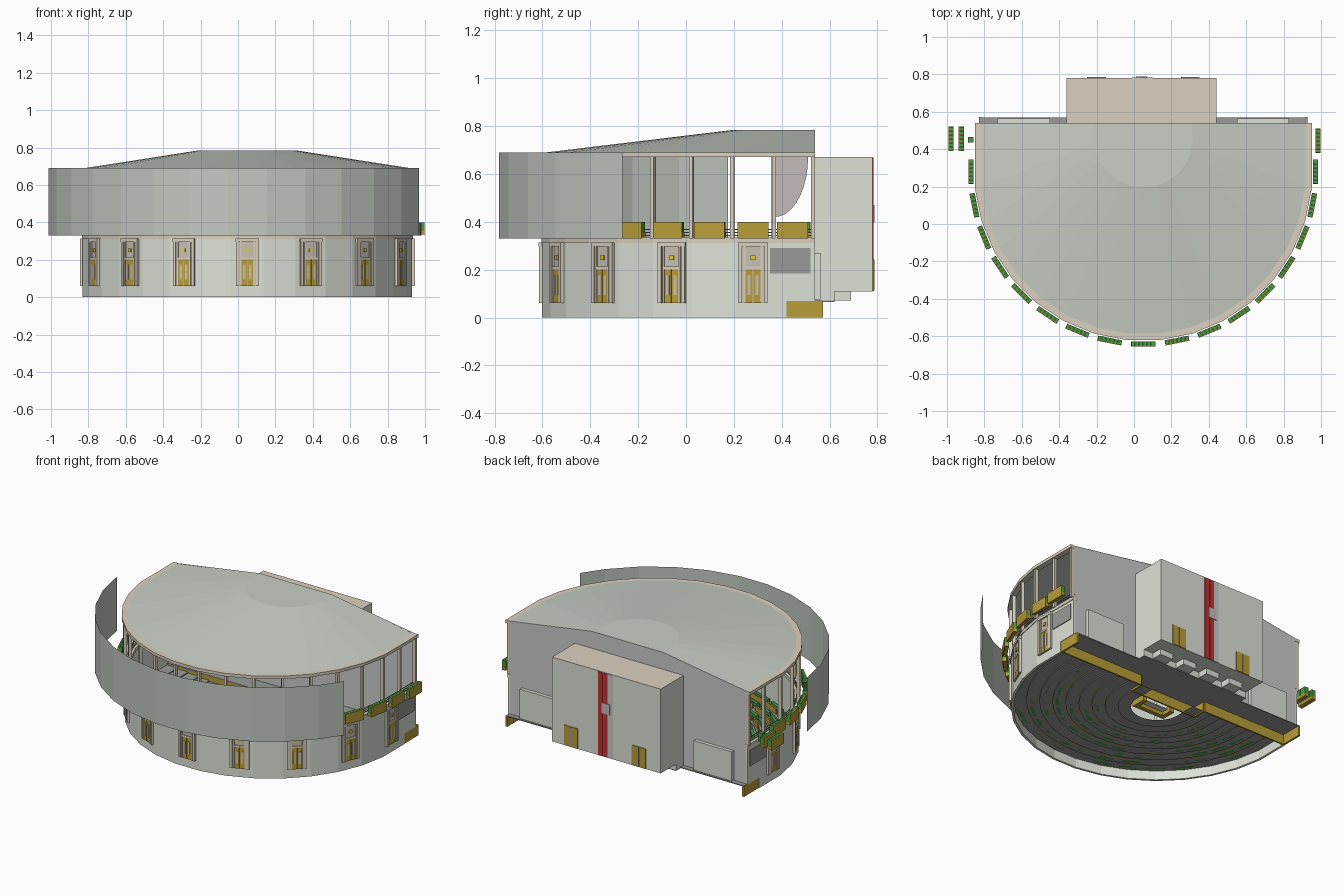
import bpy, bmesh, math
from mathutils import Matrix, Vector

if "Cube" in bpy.data.objects:
    bpy.data.objects.remove(bpy.data.objects["Cube"])

CX, CY, BACK = 0.05, 0.28, 0.54
STEP = 11.25


def mat(name, r, g, b):
    m = bpy.data.materials.new(name)
    m.diffuse_color = (r, g, b, 1)
    m.use_nodes = True
    m.node_tree.nodes["Principled BSDF"].inputs["Base Color"].default_value = m.diffuse_color
    return m


WALL = mat("pale_wall", .72, .76, .68)
ROOF = mat("roof_grey_green", .58, .62, .56)
BAND = mat("screen_grey_green", .54, .58, .53)
TAN = mat("tan_stone", .70, .64, .53)
FRAME = mat("door_surround", .58, .53, .45)
WOOD = mat("brown_wood", .48, .34, .04)
GREEN = mat("green_fabric", .07, .33, .06)
DARK = mat("dark_floor", .32, .33, .31)
GREY = mat("back_wall_grey", .58, .58, .58)
RED = mat("red_drape", .55, .03, .03)
YELLOW = mat("lamp_yellow", .75, .65, .02)
MAUVE = mat("wing_mauve", .56, .50, .49)


def finish(name, bm, m):
    bmesh.ops.recalc_face_normals(bm, faces=bm.faces)
    me = bpy.data.meshes.new(name)
    bm.to_mesh(me)
    bm.free()
    ob = bpy.data.objects.new(name, me)
    me.materials.append(m)
    bpy.context.collection.objects.link(ob)
    return ob


def add_box(bm, loc, size, rot=0):
    M = Matrix.Translation(loc) @ Matrix.Rotation(rot, 4, 'Z') @ Matrix.Diagonal((*size, 1))
    bmesh.ops.create_cube(bm, size=1, matrix=M)


def span(name, m, *boxes):
    """Boxes given as (x0, x1, y0, y1, z0, z1)."""
    bm = bmesh.new()
    for x0, x1, y0, y1, z0, z1 in boxes:
        add_box(bm, ((x0 + x1) / 2, (y0 + y1) / 2, (z0 + z1) / 2), (x1 - x0, y1 - y0, z1 - z0))
    return finish(name, bm, m)


def flip(b):
    return (2 * CX - b[1], 2 * CX - b[0], *b[2:])


def polar(r, deg, z, off=0):
    a = math.radians(deg)
    return Vector((CX + r * math.sin(a) + off * math.cos(a), CY - r * math.cos(a) + off * math.sin(a), z))


def at_angle(bm, r, deg, z, size, off=0):
    add_box(bm, polar(r, deg, z, off), size, math.radians(deg))


def horseshoe(r, z, end=BACK):
    """Half-round plan with straight sides up to the back line."""
    p = [polar(r, STEP * (k + .5), z) for k in range(-9, 9)]
    return [Vector((p[0].x, end, z))] + p + [Vector((p[-1].x, end, z))]


def loft(name, loops, m, wrap=False, caps=False):
    bm = bmesh.new()
    rows = [[bm.verts.new(p) for p in l] for l in loops]
    pairs = list(zip(rows, rows[1:])) + ([(rows[-1], rows[0])] if wrap else [])
    for a, b in pairs:
        for i in range(len(a) - 1):
            bm.faces.new((a[i], a[i + 1], b[i + 1], b[i]))
    if caps:
        bm.faces.new([r[0] for r in rows])
        bm.faces.new([r[-1] for r in rows])
    return finish(name, bm, m)


def ring(name, r0, r1, z0, z1, m, end=BACK):
    return loft(name, [horseshoe(r0, z0, end), horseshoe(r1, z0, end),
                       horseshoe(r1, z1, end), horseshoe(r0, z1, end)], m, True, True)


# lower drum wall
ring("lower_wall_base", .87, .885, 0, .07, WALL, .42)
ring("lower_wall", .87, .885, .07, .33, WALL)
ring("gallery_ledge", .86, .889, .312, .334, TAN)

# doors around the lower wall
fr, su, le, la, gl = [bmesh.new() for _ in range(5)]
for k in range(-4, 5):
    d, r = 22.5 * k, .881
    at_angle(su, r, d, .185, (.10, .012, .25), 0)
    for s in (-1, 1):
        at_angle(fr, r + .004, d, .185, (.016, .02, .25), s * .053)
        at_angle(fr, r + .004, d, .185, (.008, .016, .25), s * .036)
        at_angle(le, r + .006, d, .13, (.03, .008, .14), s * .0165)
        at_angle(gl, r + .009, d, .135, (.014, .006, .08), s * .0165)
    at_angle(fr, r + .004, d, .305, (.125, .022, .018))
    at_angle(fr, r + .005, d, .207, (.07, .014, .012))
    at_angle(la, r + .008, d, .25, (.02, .01, .02))
finish("door_frames", fr, TAN)
finish("door_surrounds", su, FRAME)
finish("door_leaves", le, WOOD)
finish("door_panes", gl, FRAME)
finish("door_lamps", la, YELLOW)

# side louvres
lv = (.924, .936, .35, .52, .185, .29)
span("side_louvres", DARK, lv, flip(lv))

# upper columns, cornice, railings
bm = bmesh.new()
for k in range(-9, 9):
    at_angle(bm, .885, STEP * (k + .5), .505, (.016, .022, .35))
for s in (-1, 1):
    add_box(bm, (CX + s * .881, .53, .505), (.022, .016, .35))
finish("gallery_columns", bm, TAN)
ring("cornice", .868, .905, .67, .69, TAN)
for i in range(3):
    ring("gallery_rail", .872, .876, .34 + .013 * i, .344 + .013 * i, DARK)

# roof: horseshoe eaves tapering to a flat top
eave = horseshoe(.87, .69)
focus = Vector((CX, BACK, .69))
top = [focus + (p - focus) * .305 + Vector((0, 0, .094)) for p in eave]
loft("roof", [eave, top, [Vector((CX, BACK, .784))] * len(top)], ROOF)

# back wall with gable
bm = bmesh.new()
prof = [(-.87, .07), (.87, .07), (.87, .69), (.264, .783), (-.264, .783), (-.87, .69)]
f = bm.faces.new([bm.verts.new((CX + x, .53, z)) for x, z in prof])
g = bmesh.ops.extrude_face_region(bm, geom=[f])
bmesh.ops.translate(bm, vec=(0, .009, 0), verts=[v for v in g['geom'] if isinstance(v, bmesh.types.BMVert)])
finish("back_wall", bm, GREY)
pan = (-.73, -.45, .54, .563, .075, .27)
span("back_wall_panels", WALL, pan, flip(pan))

# rear tower
span("rear_tower", WALL, (-.36, .44, .54, .78, .11, .668), (-.36, .44, .54, .62, .072, .11))
span("tower_roof", TAN, (-.36, .44, .54, .78, .668, .671))
door = (-.25, -.15, .78, .785, .112, .245)
span("tower_doors", WOOD, door, flip(door))
seam = (-.203, -.197, .785, .787, .115, .24)
span("tower_door_seams", DARK, seam, flip(seam))
span("rear_drapes", RED, (.03, .06, .78, .784, .112, .668), (.064, .10, .78, .784, .112, .668))
span("rear_drape_side", GREY, (-.01, .03, .78, .783, .112, .668))
span("rear_plaque", MAUVE, (.01, .07, .78, .788, .40, .47))
span("tower_foot_blocks", WALL, *[(x, x + .10, .62, .69, .072, .112) for x in (-.27, -.09, .09, .27)])

# curved wings beside the stage opening
for x in (-.36, .46):
    arc = [(.52 - .15 * (1 - math.sin(t)), .67 - .25 * math.cos(t) * 1.0) for t in
           [math.radians(a) for a in range(0, 91, 15)]]
    pts = [(.37, .67)] + [(.37 + .14 * math.sin(math.radians(a)), .67 - .25 * math.cos(math.radians(a)))
                          for a in range(0, 91, 10)]
    bm = bmesh.new()
    bm.faces.new([bm.verts.new((x, y, z)) for y, z in pts])
    finish("stage_wing", bm, MAUVE)

# stage platform, open underneath
span("stage_floor", DARK, (-.825, .925, .42, .57, .066, .072), (-.2, .3, .33, .42, .066, .072),
     (-.36, .44, .54, .62, .066, .072))
end, cheek = (.915, .928, .42, .573, 0, .07), (.29, .30, .33, .42, 0, .068)
span("stage_riser", WOOD, (-.825, -.2, .42, .43, 0, .068), (.3, .925, .42, .43, 0, .068),
     (-.2, .3, .33, .34, 0, .068), cheek, flip(cheek), end, flip(end))

# stepped hall floor
N, R0, R1 = 9, .16, .872
loops = []
for i in range(N):
    ra, rb = R0 + (R1 - R0) * i / N, R0 + (R1 - R0) * (i + 1) / N
    z = .006 + .0068 * i
    loops += [horseshoe(ra, z, .42), horseshoe(rb, z, .42)]
loft("hall_floor_tiers", loops, DARK)
span("centre_table", WOOD, (-.05, .15, .19, .22, .005, .045), (-.07, -.04, .19, .29, .005, .045),
     (.14, .17, .19, .29, .005, .045))
span("centre_table_top", WALL, (-.05, .15, .22, .26, .03, .036))

# hall desks and benches with aisles
de, se = bmesh.new(), bmesh.new()
for i in range(2, N):
    r, z = R0 + (R1 - R0) * (i + .3) / N, .006 + .0068 * i
    for k in range(-8, 8):
        d = STEP * (k + .5)
        w = r * math.radians(STEP) * .8
        at_angle(de, r - .012, d, z + .017, (w, .008, .034))
        at_angle(se, r + .025, d, z + .012, (w, .02, .024))
finish("hall_desks", de, WOOD)
finish("hall_benches", se, GREEN)

# gallery seat boxes outside the columns
fr, st = bmesh.new(), bmesh.new()


def seat_box(loc, rot):
    R = Matrix.Rotation(rot, 3, 'Z')
    add_box(fr, loc + R @ Vector((0, -.013, .365)), (.13, .004, .07), rot)
    add_box(fr, loc + R @ Vector((0, .001, .345)), (.13, .024, .02), rot)
    for j in range(6):
        add_box(st, loc + R @ Vector(((j - 2.5) * .0217, .001, .376)), (.019, .024, .046), rot)


for k in range(-8, 9):
    seat_box(polar(.92, STEP * k, 0), math.radians(STEP * k))
seat_box(Vector((.983, .445, 0)), math.pi / 2)
for x in (-.978, -.922):
    seat_box(Vector((x, .455, 0)), -math.pi / 2)
add_box(st, (-.872, .45, .365), (.03, .03, .06))
finish("gallery_box_fronts", fr, WOOD)
finish("gallery_seats", st, GREEN)

# thin curved outer screen
angles = [STEP * (k + .5) for k in range(-8, 5)] + [59.3]
loft("outer_screen", [[polar(1.067, a, z) for a in angles] for z in (.33, .69)], BAND)
